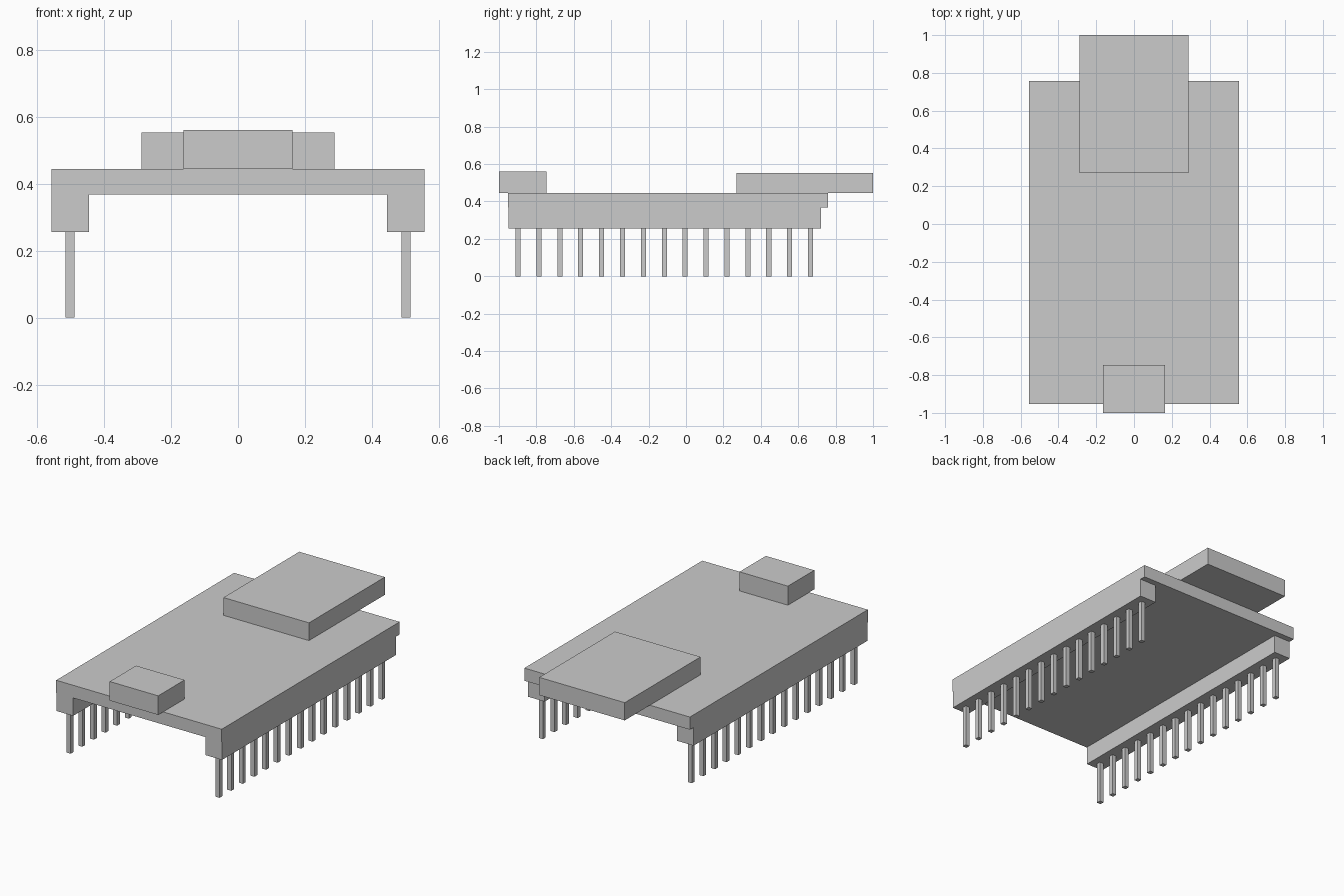
import bpy
import bmesh
from mathutils import Matrix, Vector

if "Cube" in bpy.data.objects:
    bpy.data.objects.remove(bpy.data.objects["Cube"])


def make_boxes(name, boxes):
    """One flat-faced object from boxes given as (x range, y range, z range)."""
    bm = bmesh.new()
    for ranges in boxes:
        centre = Vector([(a + b) / 2 for a, b in ranges])
        size = Vector([b - a for a, b in ranges])
        bmesh.ops.create_cube(bm, size=1, matrix=Matrix.LocRotScale(centre, None, size))
    mesh = bpy.data.meshes.new(name)
    bm.to_mesh(mesh)
    bm.free()
    obj = bpy.data.objects.new(name, mesh)
    bpy.context.collection.objects.link(obj)
    return obj


HALF_W = 0.557
BOARD_BOTTOM, BOARD_TOP = 0.367, 0.444
HEADER_BOTTOM = 0.256
PITCH, PIN_COUNT, PIN_R = 0.1117, 15, 0.0135
FIRST_PIN_Y = -0.898

# Circuit board
make_boxes("circuit_board", [((-HALF_W, HALF_W), (-0.952, 0.758), (BOARD_BOTTOM, BOARD_TOP))])

# Metal-can radio module overhanging the back edge
make_boxes("radio_module", [((-0.288, 0.288), (0.271, 1.0), (BOARD_TOP, 0.552))])

# Data socket overhanging the front edge
make_boxes("data_socket", [((-0.163, 0.163), (-1.0, -0.747), (BOARD_TOP, 0.56))])

# Header strips and their rows of square pins, one per side
for side, label in ((-1, "left"), (1, "right")):
    x = side * (HALF_W - PITCH / 2)
    make_boxes(label + "_header_strip", [(
        (x - PITCH / 2, x + PITCH / 2),
        (-0.949, 0.722),
        (HEADER_BOTTOM, BOARD_BOTTOM))])
    pin_ys = [FIRST_PIN_Y + i * PITCH for i in range(PIN_COUNT)]
    make_boxes(label + "_header_pins", [(
        (x - PIN_R, x + PIN_R),
        (y - PIN_R, y + PIN_R),
        (0, HEADER_BOTTOM)) for y in pin_ys])
